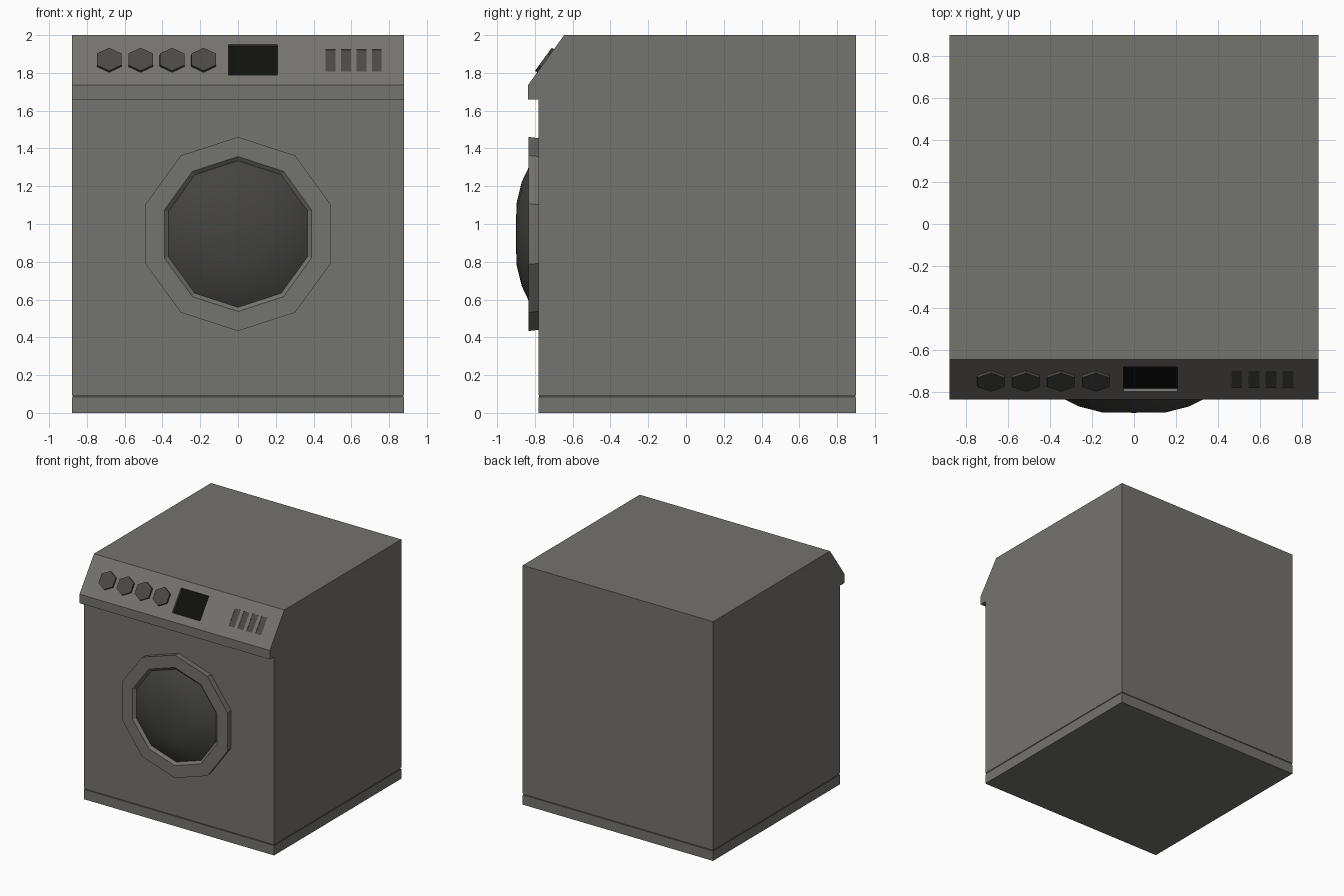
import bpy, bmesh, math
from mathutils import Vector, Matrix

if "Cube" in bpy.data.objects:
    bpy.data.objects.remove(bpy.data.objects["Cube"])


def material(name, v):
    m = bpy.data.materials.new(name)
    m.diffuse_color = (v, v * 0.98, v * 0.90, 1)
    m.use_nodes = True
    m.node_tree.nodes["Principled BSDF"].inputs["Base Color"].default_value = m.diffuse_color
    return m


GREY = material("body_grey", 0.175)
DARK = material("dark_grey", 0.068)
GLASS = material("door_glass_grey", 0.058)
BLACK = material("display_black", 0.005)


def finish(name, bm, mat):
    bmesh.ops.remove_doubles(bm, verts=bm.verts, dist=1e-5)
    bmesh.ops.recalc_face_normals(bm, faces=bm.faces)
    mesh = bpy.data.meshes.new(name)
    bm.to_mesh(mesh)
    bm.free()
    mesh.materials.append(mat)
    ob = bpy.data.objects.new(name, mesh)
    bpy.context.collection.objects.link(ob)
    return ob


def bridge(bm, rings):
    for a, b in zip(rings, rings[1:]):
        for i in range(len(a)):
            j = (i + 1) % len(a)
            bm.faces.new((a[i], a[j], b[j], b[i]))


# Cabinet: side profile swept across the width
W, FRONT, BACK = 0.88, -0.78, 0.90
LOW, HIGH = Vector((0, -0.837, 1.735)), Vector((0, -0.645, 2.0))
profile = [(FRONT, 0.094), (BACK, 0.094), (BACK, 2), (HIGH.y, 2),
           (LOW.y, LOW.z), (LOW.y, 1.66), (FRONT, 1.66)]
bm = bmesh.new()
rings = [[bm.verts.new((x, y, z)) for y, z in profile] for x in (-W, W)]
bridge(bm, rings)
for r in rings:
    bm.faces.new(r)
cabinet = finish("cabinet", bm, GREY)


# Plinth and the thin dark seam between plinth and cabinet
def slab(name, d, z0, z1, mat):
    bm = bmesh.new()
    size = (2 * (W - d), BACK - FRONT - 2 * d, z1 - z0, 1)
    bmesh.ops.create_cube(bm, size=1, matrix=Matrix.Translation(
        (0, (FRONT + BACK) / 2, (z0 + z1) / 2)) @ Matrix.Diagonal(size))
    finish(name, bm, mat)


slab("plinth", 0, 0, 0.081, GREY)
slab("plinth_seam", 0.003, 0.081, 0.094, DARK)

# Local frame of the sloping panel: x across, y up the slope, z outward
up = (HIGH - LOW).normalized()
out = Vector((1, 0, 0)).cross(up)


def on_panel(x, z, depth=0):
    y = LOW.y + (z - LOW.z) * up.y / up.z
    rot = Matrix((Vector((1, 0, 0)), up, out)).transposed().to_4x4()
    return Matrix.Translation(Vector((x, y, z)) + out * depth) @ rot


def panel_box(name, x, z, w, h, lo, hi, mat):
    bm = bmesh.new()
    bmesh.ops.create_cube(bm, size=1, matrix=on_panel(x, z, (lo + hi) / 2)
                          @ Matrix.Diagonal((w, h, hi - lo, 1)))
    return finish(name, bm, mat)


# Recessed display and buttons, each a pocket with a dark floor
recesses = [("display", 0.079, 1.869, 0.258, 0.20, 0.02, BLACK)]
recesses += [("button_%d" % (i + 1), 0.49 + 0.0815 * i, 1.866, 0.052, 0.142, 0.004, DARK)
             for i in range(4)]
for name, x, z, w, h, d, mat in recesses:
    cutter = panel_box(name + "_cutter", x, z, w, h, -d, 0.03, mat)
    cutter.hide_render = True
    cutter.hide_viewport = True
    cut = cabinet.modifiers.new(name, 'BOOLEAN')
    cut.operation, cut.solver, cut.object = 'DIFFERENCE', 'EXACT', cutter
    panel_box(name, x, z, w, h, -d - 0.004, -d + 0.001, mat)

# Hexagonal knobs
for i in range(4):
    bm = bmesh.new()
    bmesh.ops.create_cone(bm, cap_ends=True, segments=6, radius1=0.076, radius2=0.075,
                          depth=0.016, matrix=on_panel(-0.682 + 0.1667 * i, 1.864, 0.006))
    finish("knob_%d" % (i + 1), bm, DARK)


# Round door parts: (radius, y) profile turned in ten steps
def turned(name, prof, mat):
    bm = bmesh.new()
    rings = [[bm.verts.new((r * math.sin(k * math.pi / 5), y,
                            0.947 + r * math.cos(k * math.pi / 5)))
              for k in range(10)] for r, y in prof]
    bridge(bm, rings)
    return finish(name, bm, mat)


turned("door_ring", [(0.507, -0.78), (0.514, -0.835), (0.41, -0.835), (0.388, -0.815)], GREY)
glass = turned("door_glass", [(0.389, -0.813), (0.355, -0.832), (0.275, -0.870),
                              (0.16, -0.898), (0, -0.90)], GLASS)
for p in glass.data.polygons:
    p.use_smooth = True
